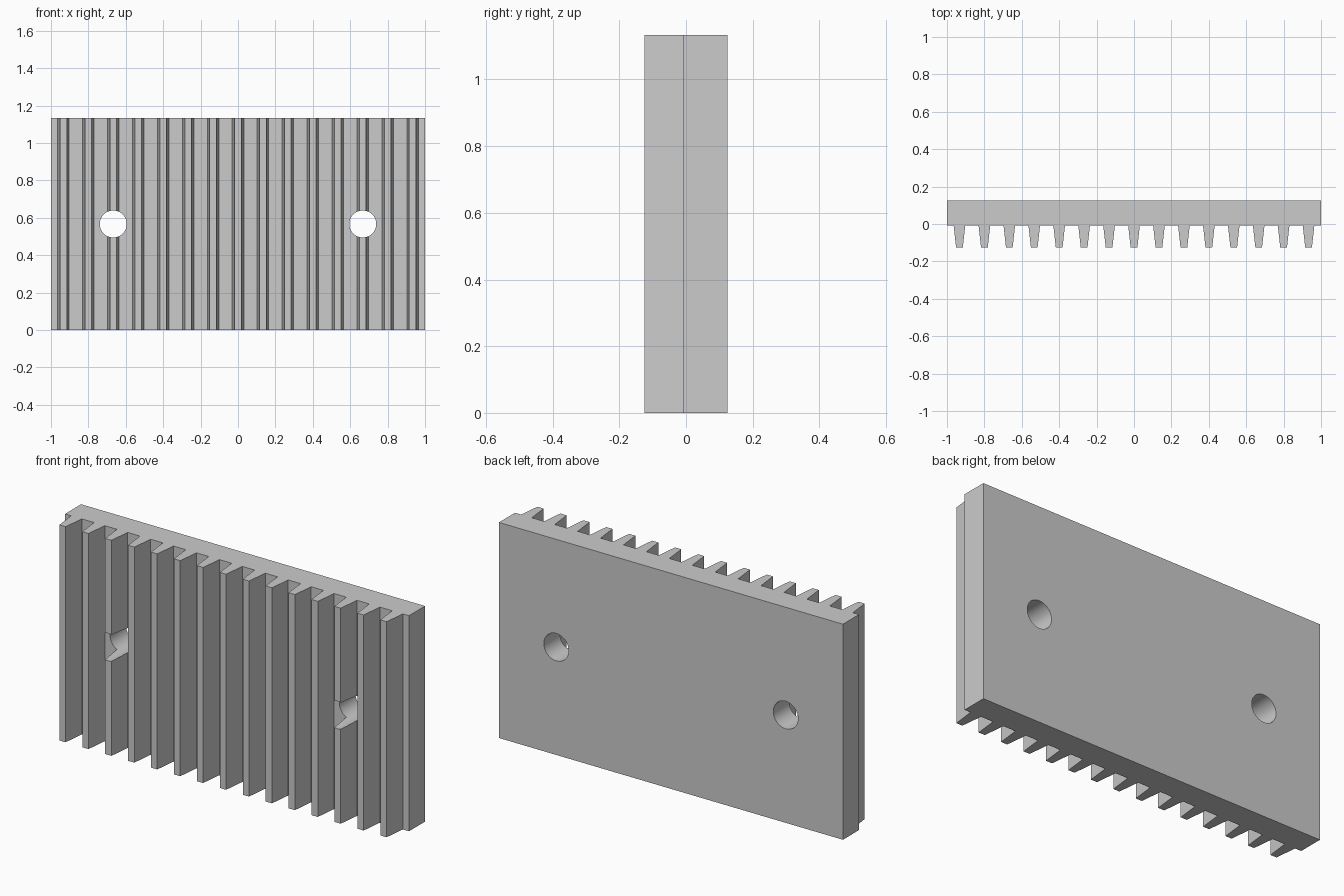
import bpy, bmesh, math

if "Cube" in bpy.data.objects:
    bpy.data.objects.remove(bpy.data.objects["Cube"])

WIDTH, HEIGHT = 2.0, 1.133
BACK, ROOT, TIP = 0.125, -0.008, -0.125
TEETH = 15
PITCH = WIDTH / TEETH
ROOT_HALF, TIP_HALF = 0.031, 0.018
HOLE_X, HOLE_R = 0.667, 0.072

# Plan profile: flat back, row of tapered teeth along the front
profile = [(1, BACK), (-1, BACK), (-1, ROOT)]
for i in range(TEETH):
    c = -1 + PITCH * (i + 0.5)
    profile += [(c - ROOT_HALF, ROOT), (c - TIP_HALF, TIP),
                (c + TIP_HALF, TIP), (c + ROOT_HALF, ROOT)]
profile.append((1, ROOT))

# Toothed plate: extrude the profile upward
bm = bmesh.new()
face = bm.faces.new([bm.verts.new((x, y, 0)) for x, y in profile])
top = bmesh.ops.extrude_face_region(bm, geom=[face])["geom"]
bmesh.ops.translate(bm, vec=(0, 0, HEIGHT),
                    verts=[v for v in top if isinstance(v, bmesh.types.BMVert)])
bmesh.ops.recalc_face_normals(bm, faces=bm.faces)
mesh = bpy.data.meshes.new("toothed_plate")
bm.to_mesh(mesh)
bm.free()
plate = bpy.data.objects.new("toothed_plate", mesh)
bpy.context.collection.objects.link(plate)

# Two bolt holes bored through from front to back
for name, side in (("left", -1), ("right", 1)):
    bpy.ops.mesh.primitive_cylinder_add(
        vertices=64, radius=HOLE_R, depth=0.6,
        location=(side * HOLE_X, 0, HEIGHT / 2), rotation=(math.pi / 2, 0, 0))
    cutter = bpy.context.object
    cutter.name = name + "_hole_cutter"
    cutter.hide_render = True
    cut = plate.modifiers.new(name + "_hole", "BOOLEAN")
    cut.operation = "DIFFERENCE"
    cut.solver = "EXACT"
    cut.object = cutter
    bpy.ops.object.select_all(action="DESELECT")
    plate.select_set(True)
    bpy.context.view_layer.objects.active = plate
    bpy.ops.object.modifier_apply(modifier=cut.name)
    bpy.data.objects.remove(cutter)

# Smooth bores, crisp teeth
bpy.ops.object.shade_smooth_by_angle(angle=math.radians(10))
